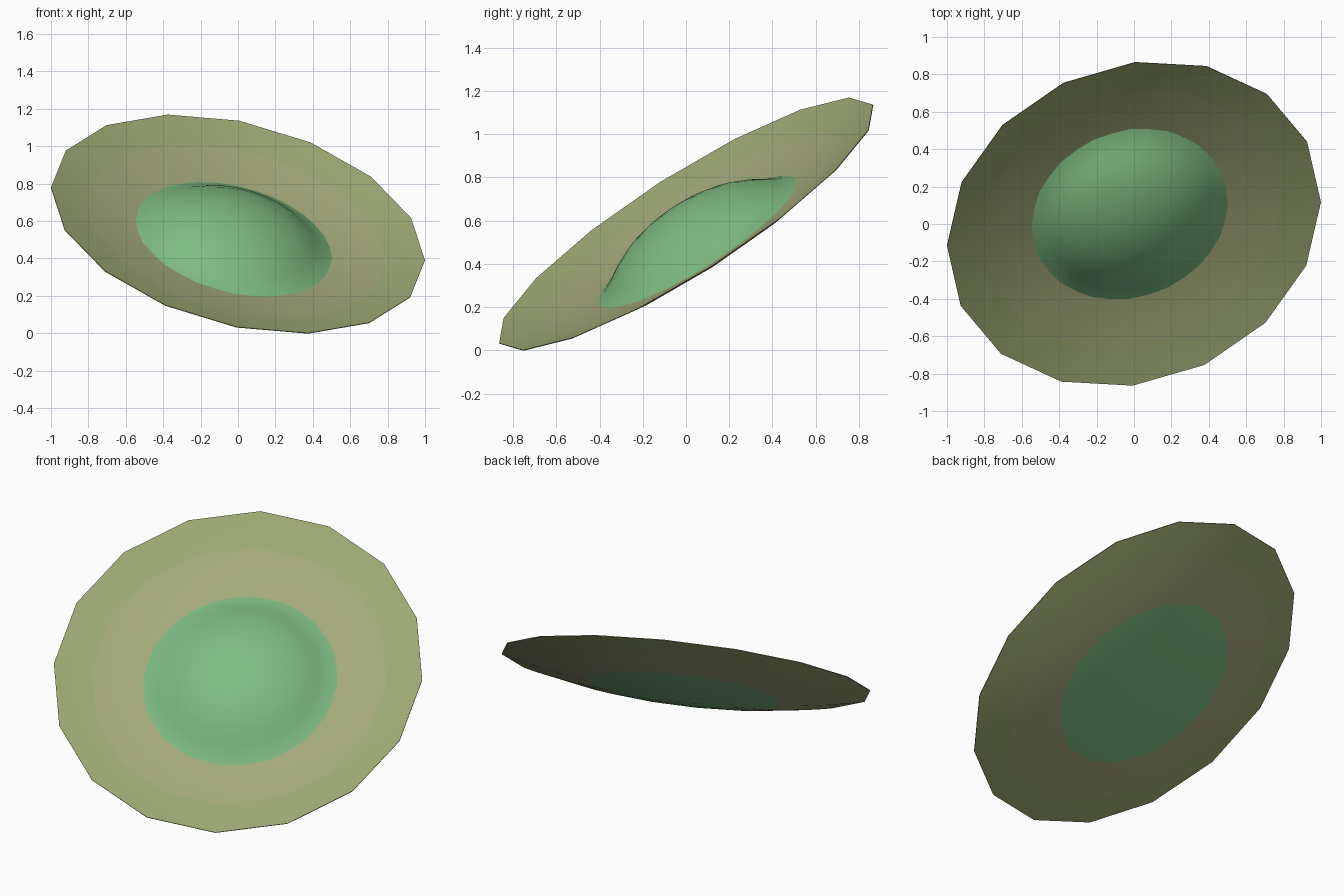
import bpy, bmesh, math
from mathutils import Matrix, Vector

if "Cube" in bpy.data.objects:
    bpy.data.objects.remove(bpy.data.objects["Cube"], do_unlink=True)


def material(name, rgb):
    m = bpy.data.materials.new(name)
    m.use_nodes = True
    colour = (*rgb, 1)
    m.diffuse_color = colour
    m.node_tree.nodes["Principled BSDF"].inputs["Base Color"].default_value = colour
    return m


OLIVE = material("olive rim", (0.34, 0.40, 0.175))
TAN = material("olive tan", (0.37, 0.40, 0.195))
GREEN = material("leaf green", (0.21, 0.50, 0.22))

# Tilted frame shared by all parts
RADIUS, DEPTH, CORE = 1.025, 0.14, 0.54
side = Vector((1, 0.117, -0.195)).normalized()
normal = side.cross(Vector((0, 0.842, 0.539))).normalized()
back = normal.cross(side)
TILT = Matrix.Translation((0, 0, 0.585)) @ Matrix((side, back, normal)).transposed().to_4x4()


def lathe(name, profile, sides, mats, pick):
    """Revolve (radius, height) points about the tilted axis."""
    bm = bmesh.new()
    rings = []
    for r, h in profile:
        if r == 0:
            rings.append([bm.verts.new((0, 0, h))] * sides)
        else:
            angles = [2 * math.pi * k / sides for k in range(sides)]
            rings.append([bm.verts.new((r * math.cos(a), r * math.sin(a), h)) for a in angles])
    for i, (a, b) in enumerate(zip(rings, rings[1:])):
        mid = (profile[i][0] + profile[i + 1][0]) / 2
        for k in range(sides):
            n = (k + 1) % sides
            corners = list(dict.fromkeys((a[k], b[k], b[n], a[n])))
            bm.faces.new(corners).material_index = pick(mid)
    bm.transform(TILT)
    mesh = bpy.data.meshes.new(name)
    bm.to_mesh(mesh)
    bm.free()
    for m in mats:
        mesh.materials.append(m)
    ob = bpy.data.objects.new(name, mesh)
    bpy.context.collection.objects.link(ob)
    bpy.ops.object.select_all(action='DESELECT')
    ob.select_set(True)
    bpy.context.view_layer.objects.active = ob
    bpy.ops.object.shade_smooth_by_angle(angle=math.radians(40))
    return ob


# Shallow dish: thin concave shell with a green patch in the middle
radii = [0, 0.2, 0.38, CORE, 0.68, 0.82, 0.93, RADIUS]
inner = [(r, -DEPTH * (1 - (r / RADIUS) ** 2)) for r in radii]
outer = [(r, h - 0.004) for r, h in reversed(inner)]
lathe("dish", inner + outer, 16, [OLIVE, TAN, GREEN],
      lambda r: 2 if r < CORE else 1 if r < 0.8 else 0)

# Low dome that flares out into the dish
dome = [(0, 0.08), (0.12, 0.072), (0.22, 0.05), (0.31, 0.021), (0.39, -0.02),
        (0.45, -0.06), (0.5, -0.088), (CORE, -0.102)]
lathe("dome", dome, 32, [GREEN], lambda r: 0)
